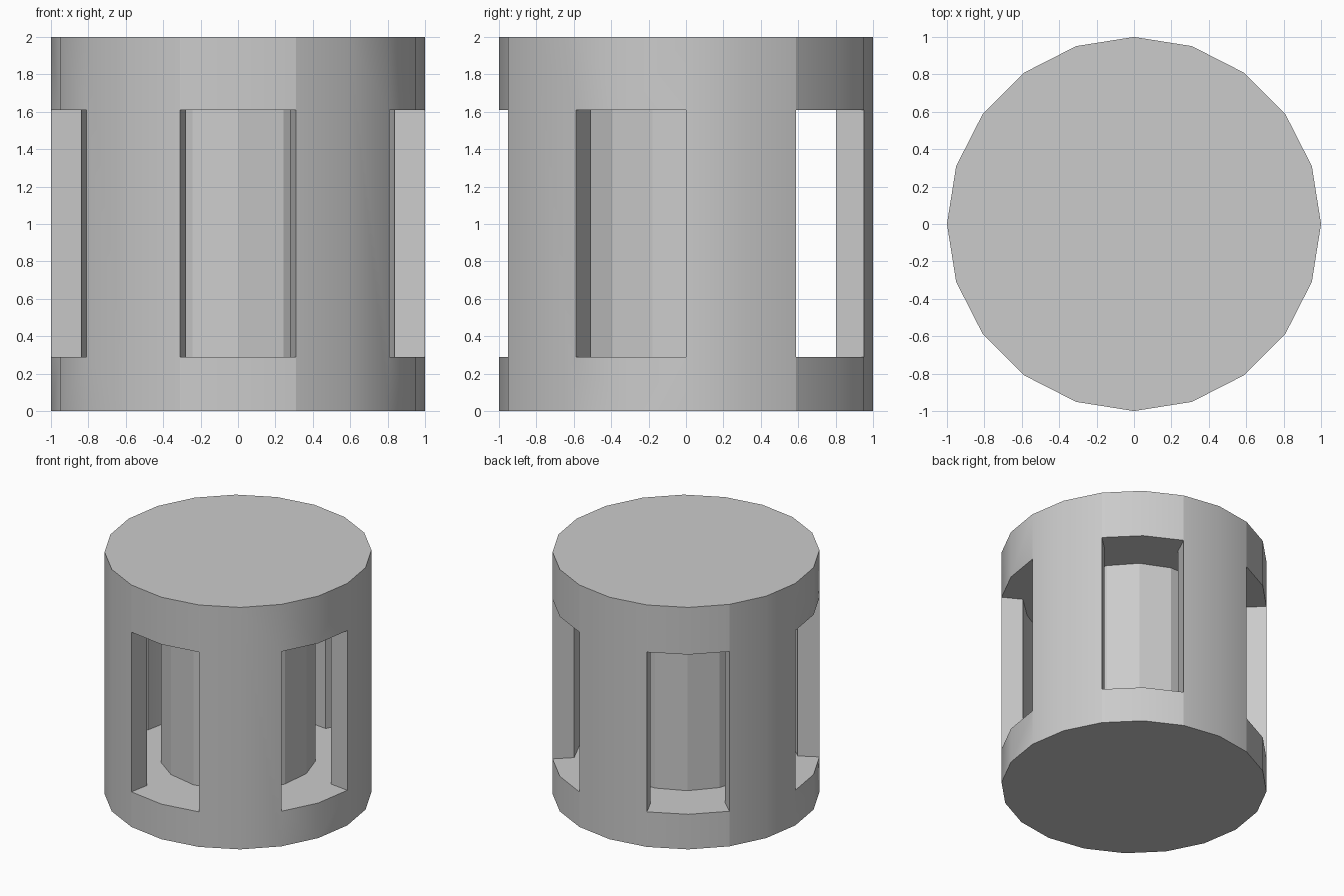
import bpy, bmesh
from math import sin, cos, radians

if "Cube" in bpy.data.objects:
    bpy.data.objects.remove(bpy.data.objects["Cube"])


def prism(name, points, z0, z1):
    """Extrude a closed xy outline from z0 to z1."""
    bm = bmesh.new()
    face = bm.faces.new([bm.verts.new((x, y, z0)) for x, y in points])
    top = bmesh.ops.extrude_face_region(bm, geom=[face], use_keep_orig=True)
    for v in top["geom"]:
        if isinstance(v, bmesh.types.BMVert):
            v.co.z = z1
    bmesh.ops.recalc_face_normals(bm, faces=bm.faces[:])
    mesh = bpy.data.meshes.new(name)
    bm.to_mesh(mesh)
    bm.free()
    obj = bpy.data.objects.new(name, mesh)
    bpy.context.collection.objects.link(obj)
    return obj


def five_fold(local):
    """Repeat (radial, tangential) points around the five window centres."""
    pts = []
    for k in range(5):
        c = radians(-90 + 72 * k)
        pts += [(r * cos(c) - t * sin(c), r * sin(c) + t * cos(c)) for r, t in local]
    return pts


def combine(target, tool, operation):
    mod = target.modifiers.new(operation.lower(), 'BOOLEAN')
    mod.operation = operation
    mod.solver = 'EXACT'
    mod.object = tool
    bpy.context.view_layer.objects.active = target
    bpy.ops.object.modifier_apply(modifier=mod.name)
    bpy.data.objects.remove(tool)


# Twenty-sided drum
drum = prism("windowed_drum",
             [(cos(radians(18 * i)), sin(radians(18 * i))) for i in range(20)], 0, 2)

# Ring cavity, opening outward through five windows
ox, oy = sin(radians(18)), cos(radians(18))   # outer window corner
ix, iy = 0.278, 0.79                          # inner window corner
ex, ey = ox + 0.6 * (ox - ix), oy + 0.6 * (oy - iy)
mid = (0.83 * cos(radians(36)), 0.83 * sin(radians(36)))
cavity = prism("cavity_cutter",
               five_fold([(iy, -ix), (ey, -ex), (ey, ex), (iy, ix), mid]), 0.29, 1.61)
combine(drum, cavity, 'DIFFERENCE')

# Faceted central core joining floor and ceiling
core = prism("core", five_fold([(0.53, -0.242), (0.582, 0), (0.53, 0.242)]), 0.15, 1.8)
combine(drum, core, 'UNION')

# Smooth outer wall, crisp window and core edges
bpy.ops.object.select_all(action='DESELECT')
drum.select_set(True)
bpy.context.view_layer.objects.active = drum
bpy.ops.object.shade_smooth_by_angle(angle=radians(20))
